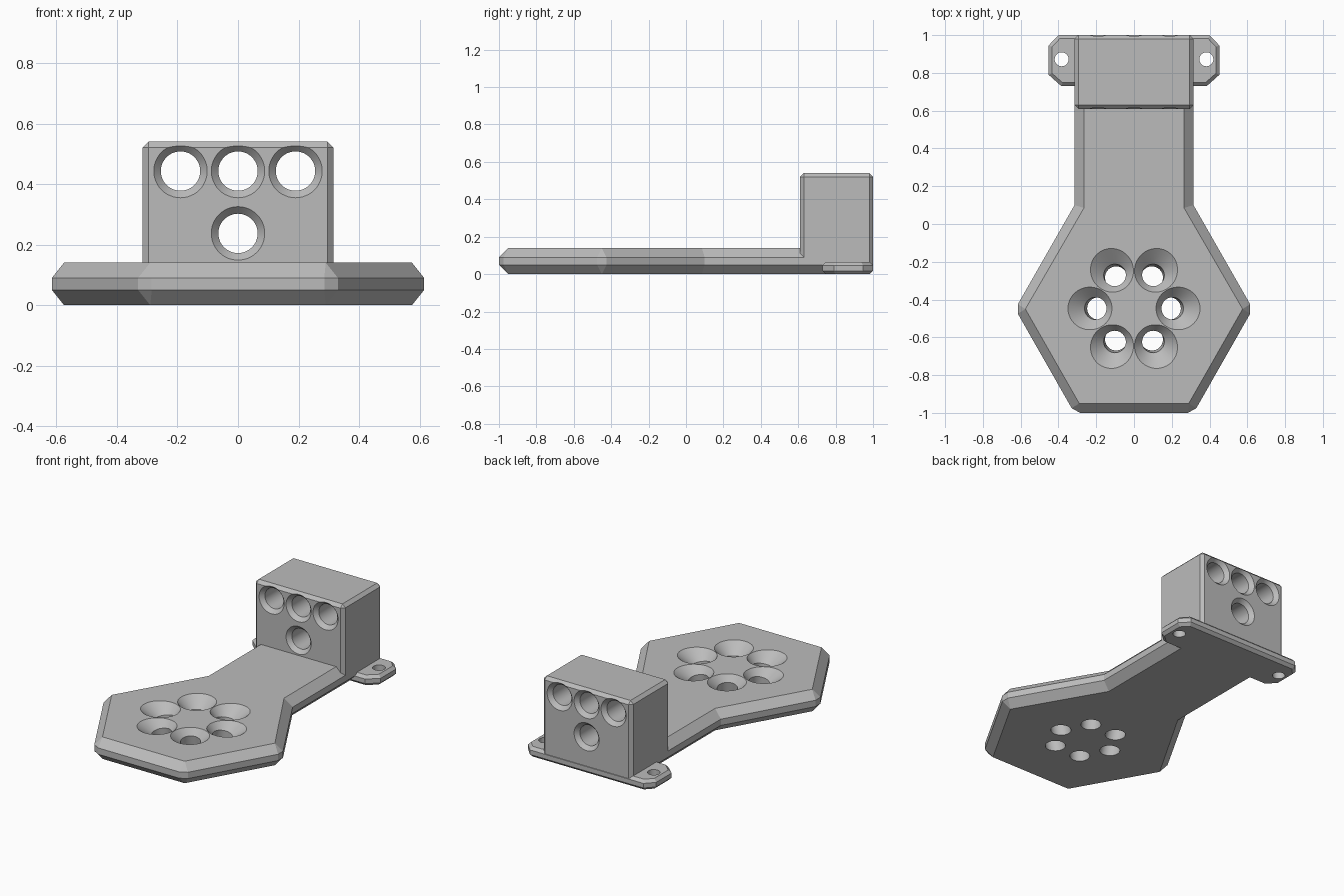
import bpy, bmesh, math
from mathutils import Matrix, Vector

if "Cube" in bpy.data.objects:
    bpy.data.objects.remove(bpy.data.objects["Cube"], do_unlink=True)

GREY = (0.5, 0.5, 0.5, 1)
grey = bpy.data.materials.new("plain grey")
grey.use_nodes = True
grey.diffuse_color = GREY
grey.node_tree.nodes["Principled BSDF"].inputs["Base Color"].default_value = GREY


def make(name, bm):
    """Turn a bmesh into a grey object."""
    bmesh.ops.recalc_face_normals(bm, faces=bm.faces)
    mesh = bpy.data.meshes.new(name)
    bm.to_mesh(mesh)
    bm.free()
    mesh.materials.append(grey)
    obj = bpy.data.objects.new(name, mesh)
    bpy.context.collection.objects.link(obj)
    return obj


def loft(rings):
    """Skin closed rings of equal length and cap both ends."""
    bm = bmesh.new()
    rows = [[bm.verts.new(p) for p in ring] for ring in rings]
    n = len(rows[0])
    for a, b in zip(rows, rows[1:]):
        for i in range(n):
            j = (i + 1) % n
            bm.faces.new((a[i], a[j], b[j], b[i]))
    bm.faces.new(rows[0][::-1])
    bm.faces.new(rows[-1])
    bmesh.ops.remove_doubles(bm, verts=bm.verts, dist=0.0005)
    return bm


def mirrored(half, z):
    """Complete a right-hand outline with its mirror image at height z."""
    return [(x, y, z) for x, y in half] + [(-x, y, z) for x, y in reversed(half)]


def select(obj):
    bpy.ops.object.select_all(action='DESELECT')
    obj.select_set(True)
    bpy.context.view_layer.objects.active = obj


def drill(obj, profile, matrix, sides=48):
    """Cut a round hole whose profile is (radius, height) along local z."""
    turns = [math.tau * i / sides for i in range(sides)]
    bm = loft([[(r * math.cos(t), r * math.sin(t), h) for t in turns] for r, h in profile])
    bm.transform(matrix)
    cutter = make("hole_cutter", bm)
    cutter.hide_render = True
    mod = obj.modifiers.new("hole", 'BOOLEAN')
    mod.operation = 'DIFFERENCE'
    mod.solver = 'EXACT'
    mod.object = cutter
    select(obj)
    bpy.ops.object.modifier_apply(modifier=mod.name)
    bpy.data.objects.remove(cutter, do_unlink=True)


# Hexagonal base plate with its neck, chamfered above and below
edge = [(0.285, -1), (0.33, -0.975), (0.615, -0.475), (0.615, -0.425), (0.315, 0.1), (0.315, 0.85)]
inset = [(0.29, -0.95)] * 2 + [(0.575, -0.45)] * 2 + [(0.265, 0.085), (0.265, 0.85)]
base = make("base_plate", loft([mirrored(inset, 0), mirrored(edge, 0.05),
                                mirrored(edge, 0.09), mirrored(inset, 0.14)]))

# Ring of six countersunk holes, leaning slightly outward
lean = math.radians(10)
for i in range(6):
    place = (Matrix.Translation((0, -0.447, 0)) @ Matrix.Rotation(i * math.tau / 6, 4, 'Z')
             @ Matrix.Translation((0.188, 0, 0)) @ Matrix.Rotation(lean, 4, 'Y'))
    drill(base, [(0.059, -0.1), (0.059, 0.09), (0.16, 0.191)], place)

# Upright holder block with chamfered edges
bm = bmesh.new()
bmesh.ops.create_cube(bm, size=1)
bmesh.ops.scale(bm, vec=Vector((0.63, 0.39, 0.49)), verts=bm.verts)
bmesh.ops.translate(bm, vec=Vector((0, 0.805, 0.295)), verts=bm.verts)
upper = [e for e in bm.edges if max(v.co.z for v in e.verts) > 0.3]
bmesh.ops.bevel(bm, geom=upper, offset=0.02, segments=1, affect='EDGES')
block = make("holder_block", bm)

# Two rows of three holes, countersunk at both ends
tool = [(0.115, -0.2235), (0.065, -0.17), (0.065, 0.17), (0.115, 0.2235)]
for z in (0.237, 0.443):
    for x in (-0.19, 0, 0.19):
        drill(block, tool, Matrix.Translation((x, 0.805, z)) @ Matrix.Rotation(math.pi / 2, 4, 'X'))

# Rear foot with a mounting tab on each side
outline = [(0.385, 0.73), (0.452, 0.79), (0.452, 0.945), (0.4, 1)]
bm = loft([mirrored(outline, 0), mirrored(outline, 0.065)])
rims = [e for e in bm.edges if abs(e.verts[0].co.z - e.verts[1].co.z) < 0.01]
bmesh.ops.bevel(bm, geom=rims, offset=0.018, segments=1, affect='EDGES')
foot = make("rear_foot", bm)
for x in (-0.383, 0.383):
    drill(foot, [(0.037, -0.1), (0.037, 0.2)], Matrix.Translation((x, 0.872, 0)))

# Smooth the hole walls, keep the chamfers crisp
for obj in (base, block, foot):
    select(obj)
    bpy.ops.object.shade_smooth_by_angle(angle=math.radians(20))
